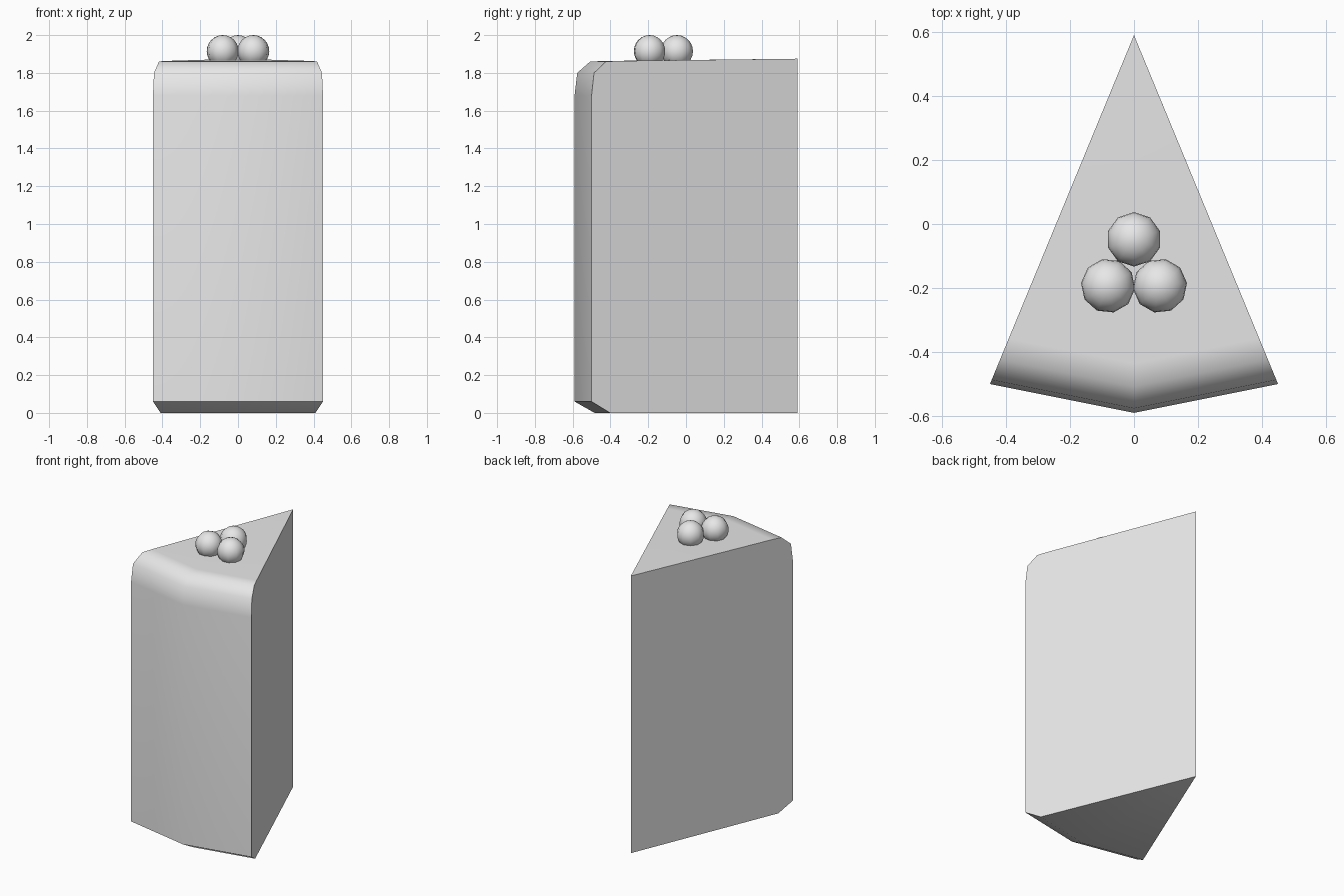
import bpy, bmesh, math

cube = bpy.data.objects.get("Cube")
if cube:
    bpy.data.objects.remove(cube, do_unlink=True)

mat = bpy.data.materials.new("light grey")
mat.use_nodes = True
GREY = (0.8, 0.8, 0.8, 1)
mat.diffuse_color = GREY
mat.node_tree.nodes["Principled BSDF"].inputs["Base Color"].default_value = GREY


def finish(bm, name, angle):
    """Turn a bmesh into a smooth-shaded object."""
    bmesh.ops.recalc_face_normals(bm, faces=bm.faces)
    mesh = bpy.data.meshes.new(name)
    bm.to_mesh(mesh)
    bm.free()
    mesh.materials.append(mat)
    obj = bpy.data.objects.new(name, mesh)
    bpy.context.collection.objects.link(obj)
    bpy.ops.object.select_all(action='DESELECT')
    obj.select_set(True)
    bpy.context.view_layer.objects.active = obj
    bpy.ops.object.shade_smooth_by_angle(angle=math.radians(angle))
    return obj


# Wedge: a rounded outer profile swept in two steps around the pointed back edge
TIP_Y = 0.59
OUTER = [(-0.45, -1.09), (0, -1.18), (0.45, -1.09)]
PROFILE = [(0.91, 0), (1, 0.06), (1, 0.09), (1, 1.68),
           (0.988, 1.80), (0.93, 1.86), (0.87, 1.863)]  # reach from tip, height

bm = bmesh.new()
rings = [[bm.verts.new((x * s, TIP_Y + y * s, z)) for x, y in OUTER]
         for s, z in PROFILE]
low_tip = bm.verts.new((0, TIP_Y, 0))
high_tip = bm.verts.new((0, TIP_Y, 1.875))
for a, b in zip(rings, rings[1:]):
    for i in range(2):
        bm.faces.new((a[i], a[i + 1], b[i + 1], b[i]))
for ring, tip in ((rings[0], low_tip), (rings[-1], high_tip)):
    for i in range(2):
        bm.faces.new((ring[i], ring[i + 1], tip))
for side in (0, 2):
    bm.faces.new([low_tip] + [r[side] for r in rings] + [high_tip])
finish(bm, "cake_wedge", 60)

# Three berries in a triangle on top, each turned a third of a circle
for name, x, y, turn in (("back_berry", 0, -0.048, 0),
                         ("right_berry", -0.081, -0.193, 120),
                         ("left_berry", 0.081, -0.193, 240)):
    bm = bmesh.new()
    bmesh.ops.create_uvsphere(bm, u_segments=10, v_segments=12, radius=0.085)
    berry = finish(bm, name, 60)
    berry.location = (x, y, 1.915)
    berry.rotation_euler.z = math.radians(turn)
